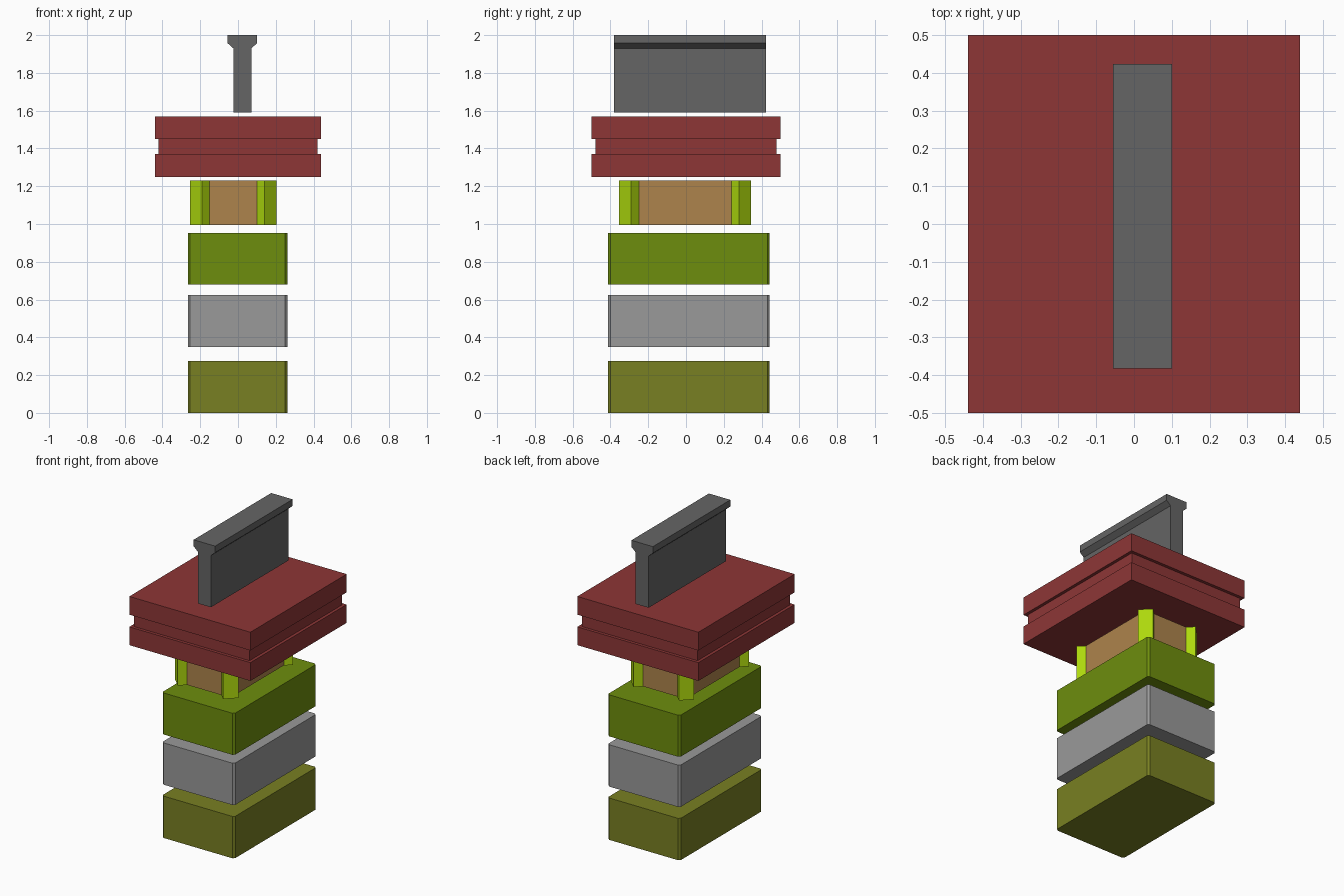
import bpy, bmesh
from mathutils import Matrix

if "Cube" in bpy.data.objects:
    bpy.data.objects.remove(bpy.data.objects["Cube"])


def paint(name, rgb):
    m = bpy.data.materials.new(name)
    m.diffuse_color = (*rgb, 1)
    m.use_nodes = True
    m.node_tree.nodes["Principled BSDF"].inputs["Base Color"].default_value = m.diffuse_color
    return m


RED = paint("red", (0.27, 0.037, 0.037))
BROWN = paint("brown", (0.42, 0.23, 0.072))
LIME = paint("lime", (0.42, 0.69, 0.004))
GREEN = paint("green", (0.155, 0.27, 0.004))
OLIVE = paint("olive", (0.19, 0.215, 0.016))
LIGHT = paint("light_grey", (0.32, 0.32, 0.32))
DARK = paint("dark_grey", (0.13, 0.13, 0.13))


def prism(name, outlines, lo, hi, mat, axis="z"):
    """Extrude closed outlines from lo to hi along z (or along y for xz outlines)."""
    bm = bmesh.new()
    for pts in outlines:
        place = (lambda p: (p[0], p[1], lo)) if axis == "z" else (lambda p: (p[0], lo, p[1]))
        face = bm.faces.new([bm.verts.new(place(p)) for p in pts])
        top = bmesh.ops.extrude_face_region(bm, geom=[face])["geom"]
        move = (0, 0, hi - lo) if axis == "z" else (0, hi - lo, 0)
        bmesh.ops.translate(bm, vec=move, verts=[v for v in top if isinstance(v, bmesh.types.BMVert)])
    bmesh.ops.recalc_face_normals(bm, faces=bm.faces)
    me = bpy.data.meshes.new(name)
    bm.to_mesh(me)
    bm.free()
    me.materials.append(mat)
    ob = bpy.data.objects.new(name, me)
    bpy.context.collection.objects.link(ob)
    return ob


def rect(cx, cy, hx, hy, c=0):
    """Rectangle outline, optionally with cut corners."""
    if not c:
        return [(cx - hx, cy - hy), (cx + hx, cy - hy), (cx + hx, cy + hy), (cx - hx, cy + hy)]
    out = []
    for sx, sy in ((-1, -1), (1, -1), (1, 1), (-1, 1)):
        pair = [(cx + sx * hx, cy + sy * (hy - c)), (cx + sx * (hx - c), cy + sy * hy)]
        out += pair if sx * sy > 0 else pair[::-1]
    return out


# Three stacked blocks with narrow cut corners
for name, z0, z1, mat in (("bottom_block", 0, 0.275, OLIVE),
                          ("middle_block", 0.35, 0.625, LIGHT),
                          ("upper_block", 0.68, 0.953, GREEN)):
    prism(name, [rect(-0.002, 0.015, 0.263, 0.428, 0.012)], z0, z1, mat)

# Core with a diagonal post on each corner
CX, CY = -0.025, -0.005
prism("core", [rect(CX, CY, 0.189, 0.309)], 0.995, 1.23, BROWN)
post = [(0.165, 0.35), (0.23, 0.285), (0.19, 0.245), (0.125, 0.31)]
posts = [[(CX + sx * x, CY + sy * y) for x, y in post] for sx in (-1, 1) for sy in (-1, 1)]
prism("corner_posts", posts, 0.995, 1.23, LIME)

# Wide slab with a groove around its middle
slab = prism("grooved_slab", [rect(0, 0, 0.44, 0.5)], 1.25, 1.57, RED)
bm = bmesh.new()
bm.from_mesh(slab.data)
for z in (1.37, 1.45):
    bmesh.ops.bisect_plane(bm, geom=bm.verts[:] + bm.edges[:] + bm.faces[:],
                           plane_co=(0, 0, z), plane_no=(0, 0, 1))
band = [f for f in bm.faces if 1.38 < f.calc_center_median().z < 1.44]
inner = bmesh.ops.extrude_face_region(bm, geom=band)["geom"]
bmesh.ops.delete(bm, geom=[f for f in band if f.is_valid], context="FACES_ONLY")
bmesh.ops.transform(bm, matrix=Matrix.Diagonal((0.42 / 0.44, 0.48 / 0.5, 1, 1)),
                    verts=[v for v in inner if isinstance(v, bmesh.types.BMVert)])
bmesh.ops.recalc_face_normals(bm, faces=bm.faces)
bm.to_mesh(slab.data)
bm.free()

# Upright fin with a flared top edge
half = [(0.0475, 1.59), (0.0475, 1.93), (0.078, 1.957), (0.078, 2.0)]
fin = [(0.023 + x, z) for x, z in half] + [(0.023 - x, z) for x, z in reversed(half)]
prism("top_fin", [fin], -0.382, 0.423, DARK, axis="y")
